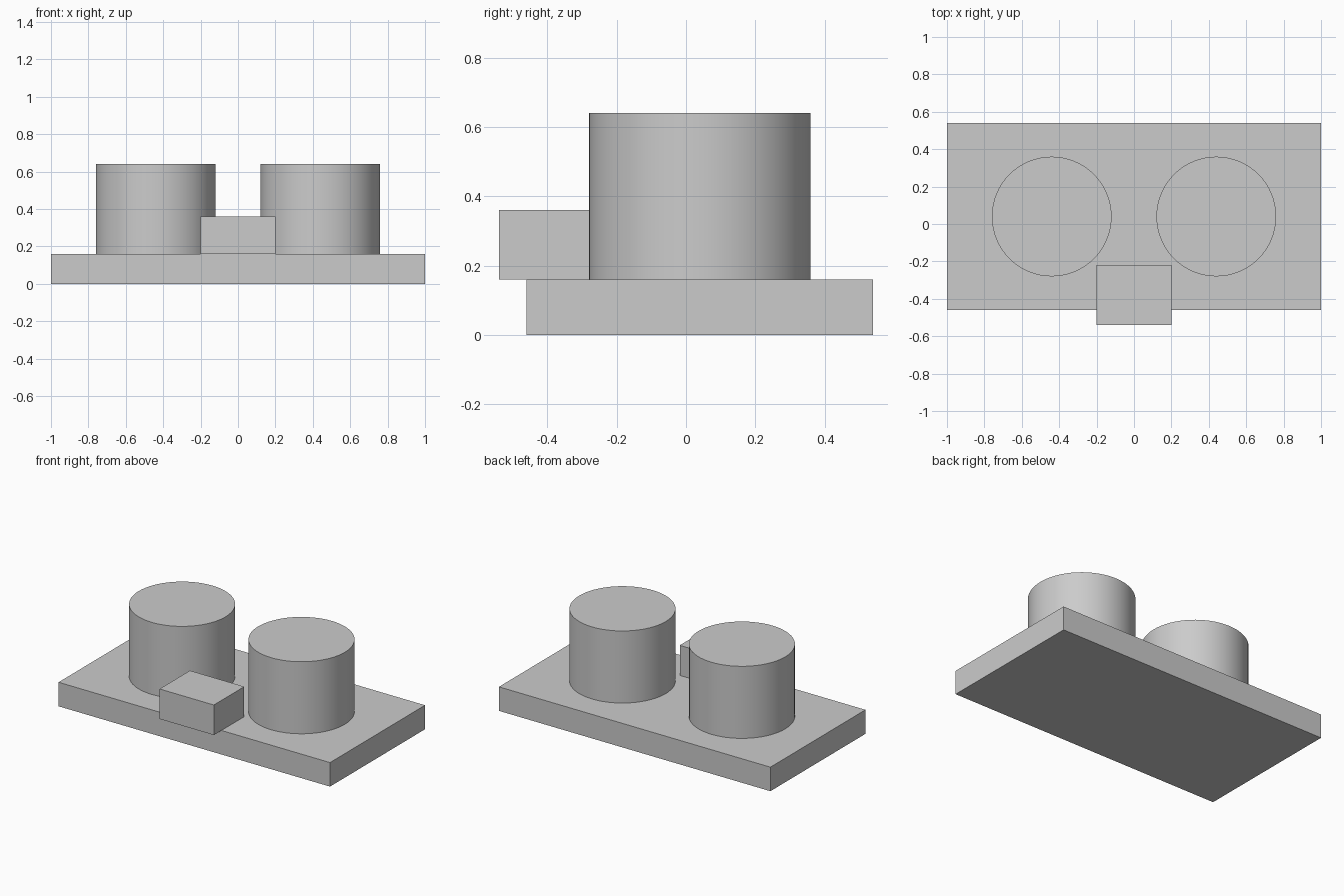
import bpy
import math

default = bpy.data.objects.get("Cube")
if default:
    bpy.data.objects.remove(default, do_unlink=True)

# One plain grey for every part
grey = bpy.data.materials.new("light grey")
grey.use_nodes = True
colour = (0.6, 0.6, 0.6, 1)
grey.diffuse_color = colour
grey.node_tree.nodes["Principled BSDF"].inputs["Base Color"].default_value = colour


def finish(name):
    obj = bpy.context.object
    obj.name = name
    obj.data.materials.append(grey)
    return obj


def block(name, size, centre):
    bpy.ops.mesh.primitive_cube_add(size=1, location=centre)
    obj = finish(name)
    obj.scale = size
    bpy.ops.object.transform_apply(location=False, rotation=False, scale=True)


def drum(name, x):
    bpy.ops.mesh.primitive_cylinder_add(
        vertices=64, radius=0.32, depth=0.48, location=(x, 0.04, 0.4))
    finish(name)
    bpy.ops.object.shade_smooth_by_angle(angle=math.radians(30))


# Base slab
block("base_plate", (2, 1, 0.16), (0, 0.04, 0.08))

# Front block overhanging the slab edge
block("front_block", (0.4, 0.32, 0.2), (0, -0.38, 0.26))

# Pair of upright cylinders
for side, x in (("left", 0.44), ("right", -0.44)):
    drum(side + "_cylinder", x)
